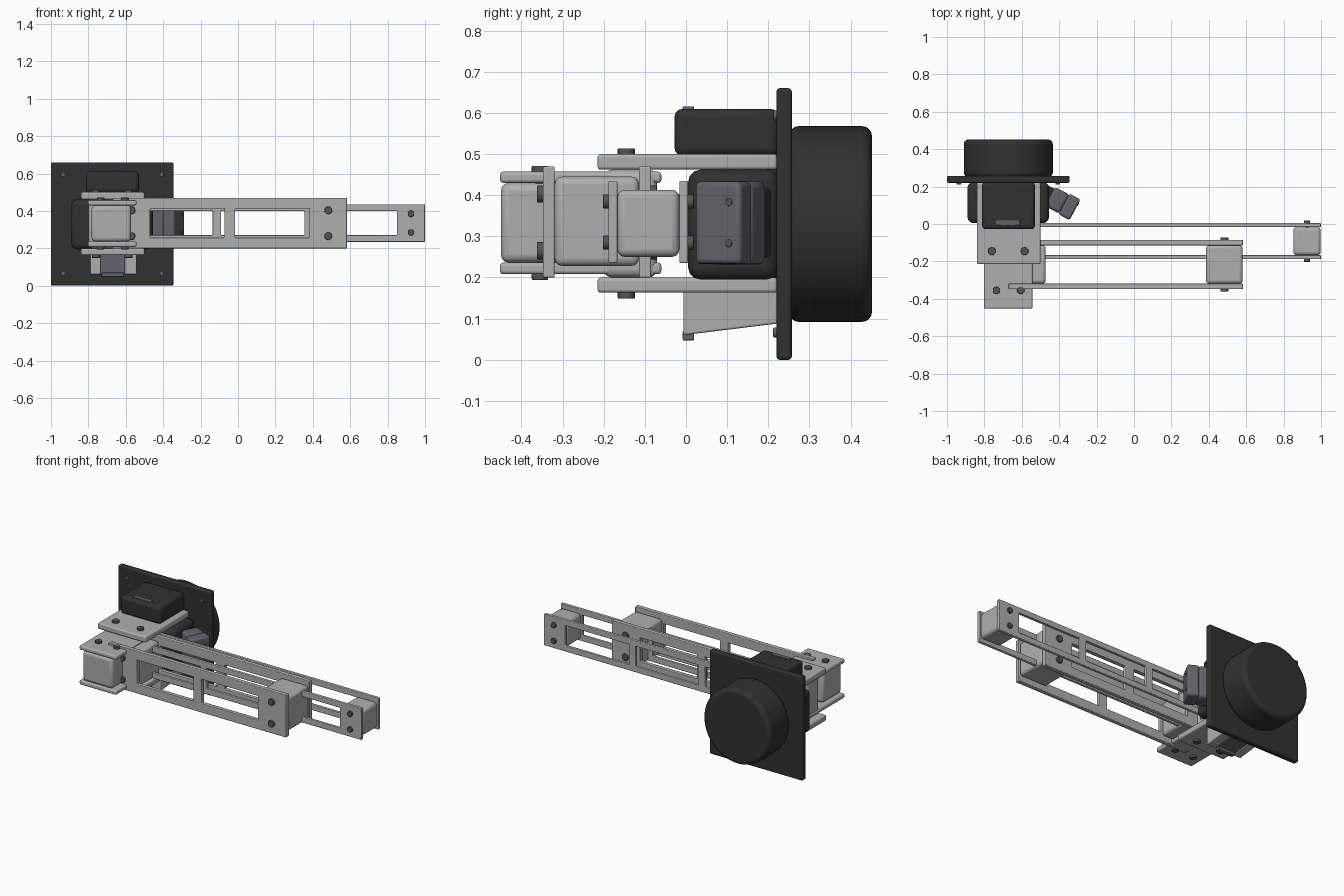
import bpy, bmesh, math
from mathutils import Vector, Matrix

if "Cube" in bpy.data.objects:
    bpy.data.objects.remove(bpy.data.objects["Cube"], do_unlink=True)


def material(name, rgb):
    m = bpy.data.materials.new(name)
    m.use_nodes = True
    m.diffuse_color = (*rgb, 1)
    m.node_tree.nodes["Principled BSDF"].inputs["Base Color"].default_value = (*rgb, 1)
    return m


ALLOY = material("light alloy", (0.43, 0.43, 0.435))
BLACK = material("black plastic", (0.031, 0.031, 0.031))
GREY = material("slate grey", (0.125, 0.125, 0.145))
BOLT = material("bolt grey", (0.09, 0.09, 0.095))


def finish(name, bm, mat, bevel=0.0, segments=3):
    bmesh.ops.recalc_face_normals(bm, faces=bm.faces[:])
    mesh = bpy.data.meshes.new(name)
    bm.to_mesh(mesh)
    bm.free()
    mesh.materials.append(mat)
    ob = bpy.data.objects.new(name, mesh)
    bpy.context.collection.objects.link(ob)
    if bevel:
        mod = ob.modifiers.new("soft edges", "BEVEL")
        mod.width, mod.segments = bevel, segments
        mod.limit_method = "ANGLE"
    bpy.ops.object.select_all(action="DESELECT")
    bpy.context.view_layer.objects.active = ob
    ob.select_set(True)
    bpy.ops.object.shade_smooth_by_angle(angle=math.radians(35))
    return ob


def box(name, x, y, z, mat, bevel=0.006):
    bm = bmesh.new()
    lo, hi = Vector((x[0], y[0], z[0])), Vector((x[1], y[1], z[1]))
    bmesh.ops.create_cube(bm, size=1, matrix=Matrix.Translation((lo + hi) / 2)
                          @ Matrix.Diagonal((*(hi - lo), 1)))
    return finish(name, bm, mat, bevel)


def rod(name, a, b, r, mat, bevel=0.003, sides=20):
    a, b = Vector(a), Vector(b)
    bm = bmesh.new()
    turn = (b - a).to_track_quat("Z", "Y").to_matrix().to_4x4()
    bmesh.ops.create_cone(bm, cap_ends=True, segments=sides, radius1=r, radius2=r,
                          depth=(b - a).length,
                          matrix=Matrix.Translation((a + b) / 2) @ turn)
    return finish(name, bm, mat, bevel, 4)


def prism(name, x, outline, mat, bevel=0.005):
    """Extrude a (y, z) outline along x."""
    bm = bmesh.new()
    f = bm.faces.new([bm.verts.new((x[0], y, z)) for y, z in outline])
    new = bmesh.ops.extrude_face_region(bm, geom=[f])["geom"]
    bmesh.ops.translate(bm, vec=(x[1] - x[0], 0, 0),
                        verts=[v for v in new if isinstance(v, bmesh.types.BMVert)])
    return finish(name, bm, mat, bevel)


def windowed_plate(name, xs, y, zs):
    """Plate from a 3-row grid, with alternate cells of the middle row left open."""
    bm = bmesh.new()
    grid = [[bm.verts.new((x, y[0], z)) for z in zs] for x in xs]
    for i in range(len(xs) - 1):
        for j in range(3):
            if j == 1 and i % 2 == 1:
                continue
            bm.faces.new((grid[i][j], grid[i + 1][j], grid[i + 1][j + 1], grid[i][j + 1]))
    new = bmesh.ops.extrude_face_region(bm, geom=bm.faces[:])["geom"]
    bmesh.ops.translate(bm, vec=(0, y[1] - y[0], 0),
                        verts=[v for v in new if isinstance(v, bmesh.types.BMVert)])
    return finish(name, bm, ALLOY, 0.004)


def arm(name, xs, ys, zs, block_z, bolt_z, bolt_r, thick):
    """Two windowed side plates joined by a rounded, bolted block at each end."""
    front, back = ys
    windowed_plate(name + "_front_plate", xs, (front, front + thick), zs)
    windowed_plate(name + "_back_plate", xs, (back - thick, back), zs)
    for end, x in (("inner", (xs[0], xs[1])), ("outer", (xs[-2], xs[-1]))):
        box(f"{name}_{end}_block", (x[0] + 0.002, x[1] - 0.002),
            (front + thick, back - thick), block_z, ALLOY, 0.018)
        mid = sum(x) / 2
        for z in bolt_z:
            rod(f"{name}_{end}_bolt", (mid, front - 0.014, z), (mid, back + 0.014, z), bolt_r, BOLT)


# Telescoping arms
arm("long_arm", (-0.67, -0.47, -0.072, -0.015, 0.383, 0.583), (-0.348, -0.085),
    (0.2, 0.257, 0.412, 0.47), (0.228, 0.445), (0.265, 0.403), 0.021, 0.029)
arm("extension_arm", (-0.73, -0.58, -0.135, -0.09, 0.355, 0.4, 0.85, 1.0), (-0.188, 0.005),
    (0.235, 0.27, 0.4, 0.435), (0.25, 0.413), (0.285, 0.385), 0.017, 0.021)


# Brackets: an upper and a lower plate clamped around a block
def bracket(name, x, y, lower, upper, block_x, block_y, bolt_x, bolt_y, bolt_r):
    box(name + "_lower_plate", x, y, lower, ALLOY, 0.008)
    box(name + "_upper_plate", x, y, upper, ALLOY, 0.008)
    box(name + "_block", block_x, block_y, (lower[1], upper[0]), ALLOY, 0.02)
    for bx in bolt_x:
        rod(name + "_bolt", (bx, bolt_y, lower[0] - 0.014), (bx, bolt_y, upper[1] + 0.014),
            bolt_r, BOLT)


bracket("rear_bracket", (-0.84, -0.5), (-0.215, 0.222), (0.163, 0.2), (0.462, 0.5),
        (-0.8, -0.54), (-0.2, -0.07), (-0.76, -0.585), -0.145, 0.021)
bracket("front_bracket", (-0.803, -0.543), (-0.452, -0.06), (0.208, 0.236), (0.43, 0.457),
        (-0.783, -0.572), (-0.45, -0.26), (-0.735, -0.605), -0.355, 0.02)

# Wall plate with motor drum
PX, PZ = -0.672, 0.33
box("mounting_plate", (-1, -0.345), (0.22, 0.257), (0, 0.66), BLACK, 0.008)
rod("drum", (PX, 0.25, PZ), (PX, 0.452, PZ), 0.238, BLACK, 0.025, 64)
rod("front_housing", (PX, 0.07, PZ), (PX, 0.225, PZ), 0.205, BLACK, 0.02, 64)
box("side_housing", (-0.89, -0.455), (0.005, 0.225), (0.195, 0.462), BLACK, 0.03)
for sx in (-1, 1):
    for sz in (-1, 1):
        x, z = PX + sx * 0.264, PZ + sz * 0.264
        rod("plate_screw", (x, 0.212, z), (x, 0.225, z), 0.012, GREY)

# Upper housing and its front label strip
box("upper_housing", (-0.812, -0.53), (-0.028, 0.225), (0.495, 0.61), BLACK, 0.02)
box("top_strip", (-0.738, -0.61), (-0.008, 0.02), (0.607, 0.616), GREY, 0.003)

# Lower support: two tapered cheeks around a grey core
taper = [(-0.006, 0.06), (0.222, 0.088), (0.222, 0.17), (-0.006, 0.17)]
for name, x in (("right_cheek", (-0.79, -0.735)), ("left_cheek", (-0.606, -0.543))):
    prism(name, x, taper, ALLOY)
prism("support_core", (-0.735, -0.606), taper, GREY)
box("support_foot", (-0.73, -0.61), (-0.008, 0.02), (0.047, 0.07), GREY, 0.004)

# Angled side sensor, turned outwards
parts = [box("sensor_body", (-0.075, 0.015), (-0.055, 0.06), (-0.102, 0.102), GREY, 0.018),
         box("sensor_cap", (0.01, 0.078), (-0.06, 0.065), (-0.1, 0.1), GREY, 0.012),
         box("sensor_neck", (-0.13, -0.06), (-0.045, 0.05), (-0.085, 0.085), BLACK, 0.01)]
parts += [rod("sensor_screw", (0.07, 0.035, z), (0.081, 0.035, z), 0.009, BOLT, 0.002)
          for z in (-0.05, 0.05)]
for ob in parts:
    ob.matrix_world = (Matrix.Translation((-0.385, 0.11, 0.333))
                       @ Matrix.Rotation(math.radians(-28), 4, "Z"))
